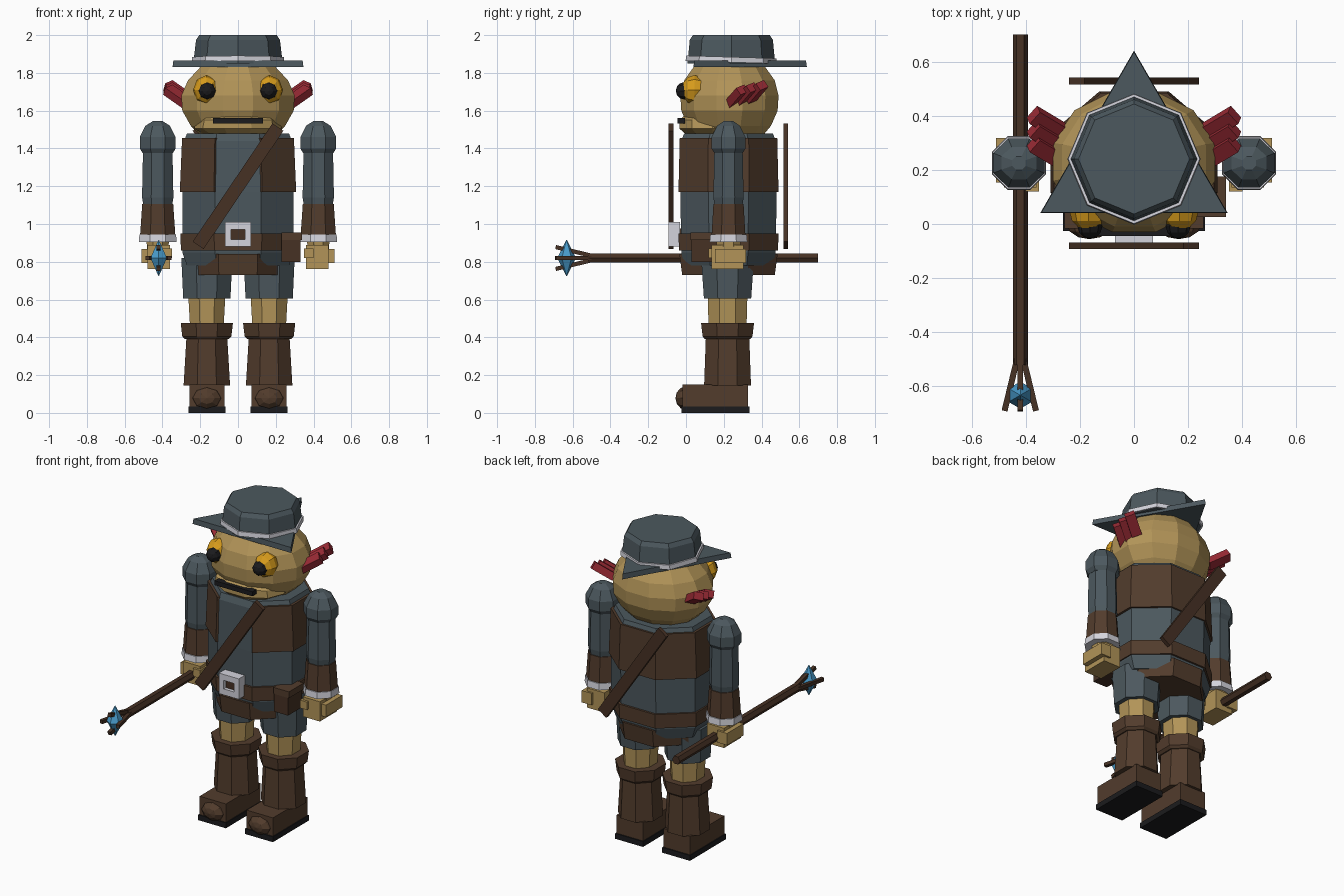
import bpy, bmesh, math
from mathutils import Vector, Matrix

if "Cube" in bpy.data.objects:
    bpy.data.objects.remove(bpy.data.objects["Cube"])


def material(name, *rgb):
    lin = [((c / 255 + 0.055) / 1.055) ** 2.4 for c in rgb] + [1]
    m = bpy.data.materials.new(name)
    m.use_nodes = True
    m.diffuse_color = lin
    m.node_tree.nodes["Principled BSDF"].inputs["Base Color"].default_value = lin
    return m


skin = material("tan skin", 178, 148, 88)
cloth = material("slate cloth", 76, 88, 94)
leather = material("brown leather", 82, 60, 44)
wood = material("dark brown wood", 70, 49, 36)
red = material("fin red", 152, 42, 52)
blue = material("crystal blue", 72, 154, 202)
white = material("silver white", 212, 212, 220)
yellow = material("eye yellow", 216, 156, 28)
black = material("near black", 27, 27, 29)


def finish(name, bm, mat, matrix=None):
    bmesh.ops.recalc_face_normals(bm, faces=bm.faces)
    if matrix:
        bm.transform(matrix)
    mesh = bpy.data.meshes.new(name)
    bm.to_mesh(mesh)
    bm.free()
    mesh.materials.append(mat)
    ob = bpy.data.objects.new(name, mesh)
    bpy.context.collection.objects.link(ob)
    return ob


def loft(name, mat, sections, centre=(0, 0), n=8, flat=True, matrix=None):
    """Stack of (z, rx, ry) rings; flat turns a face, not a corner, to the axes."""
    bm = bmesh.new()
    k = 1 / math.cos(math.pi / n) if flat else 1
    start = math.pi / 2 + (math.pi / n if flat else 0)
    rings = []
    for z, rx, ry in sections:
        rings.append([bm.verts.new((centre[0] + k * rx * math.cos(start + math.tau * i / n),
                                    centre[1] + k * ry * math.sin(start + math.tau * i / n), z))
                      for i in range(n)])
    for a, b in zip(rings, rings[1:]):
        for i in range(n):
            j = (i + 1) % n
            bm.faces.new((a[i], a[j], b[j], b[i]))
    bm.faces.new(rings[0])
    bm.faces.new(rings[-1])
    return finish(name, bm, mat, matrix)


def box(name, mat, centre, size, turn=None):
    bm = bmesh.new()
    bmesh.ops.create_cube(bm, size=1)
    bm.transform(Matrix.Diagonal((*size, 1)))
    return finish(name, bm, mat, Matrix.Translation(centre) @ (turn or Matrix()))


def ball(name, mat, centre, radii, u=8, v=6):
    bm = bmesh.new()
    bmesh.ops.create_uvsphere(bm, u_segments=u, v_segments=v, radius=1)
    bm.transform(Matrix.Rotation(math.pi / 2, 4, 'X'))
    return finish(name, bm, mat, Matrix.Translation(centre) @ Matrix.Diagonal((*radii, 1)))


def rod(name, mat, a, b, r, n=6):
    a, b = Vector(a), Vector(b)
    turn = (b - a).to_track_quat('Z', 'Y').to_matrix().to_4x4()
    return loft(name, mat, [(0, r, r), ((b - a).length, r, r)], n=n,
                matrix=Matrix.Translation(a) @ turn)


MID = (0, 0.225)

# Torso, vest and belts
loft("tunic", cloth, [(0.78, .27, .235), (0.85, .295, .25), (1.17, .295, .255),
                      (1.44, .285, .25), (1.48, .27, .235)], MID)
vest = loft("vest", leather, [(1.17, .308, .265), (1.455, .296, .258)], MID)
bm = bmesh.new()
bm.from_mesh(vest.data)
bm.normal_update()
bmesh.ops.delete(bm, geom=[f for f in bm.faces if f.normal.y < -0.9 or abs(f.normal.z) > 0.9],
                 context='FACES')
bm.to_mesh(vest.data)
bm.free()
shell = vest.modifiers.new("thickness", 'SOLIDIFY')
shell.thickness = 0.02
loft("belt", leather, [(0.86, .302, .262), (0.95, .305, .265)], MID)
loft("skirt_belt", leather, [(0.73, .245, .245), (0.84, .252, .26)], MID)
box("pouch", wood, (0.28, 0.10, 0.875), (0.10, 0.14, 0.15))
box("pouch_flap", leather, (0.285, 0.10, 0.935), (0.11, 0.15, 0.04))

# Buckle frame
for s in (-1, 1):
    box("buckle_side", white, (s * 0.053, -0.062, 0.945), (0.034, 0.06, 0.13))
    box("buckle_bar", white, (0, -0.062, 0.945 + s * 0.046), (0.076, 0.06, 0.038))
box("buckle_centre", wood, (0, -0.045, 0.945), (0.075, 0.05, 0.06))

# Diagonal chest and back straps
for name, y, s in (("front_strap", -0.08, 1), ("back_strap", 0.528, -1)):
    box(name, wood, (0, y, 1.2), (0.07, 0.025, 0.755),
        Matrix.Rotation(s * math.radians(34), 4, 'Y'))

# Head, jaw and mouth
loft("head", skin, [(1.46, .19, .17), (1.52, .25, .22), (1.60, .295, .255), (1.68, .30, .26),
                    (1.76, .265, .24), (1.83, .20, .19), (1.87, .12, .12)], (0, 0.23), n=12)
loft("jaw", skin, [(1.475, .17, .14), (1.505, .22, .175), (1.55, .21, .175), (1.59, .17, .13)],
     (0, 0.14), n=10)
box("mouth", black, (0, -0.025, 1.547), (0.265, 0.04, 0.028))

# Eyes and ear fins
for s in (-1, 1):
    ball("eye", yellow, (s * 0.168, 0.045, 1.71), (.07, .068, .078))
    ball("pupil", black, (s * 0.163, -0.008, 1.705), (.046, .046, .046))
    for i in range(3):
        direction = Vector((s * 0.10, 0.06, 0.07))
        turn = direction.to_track_quat('X', 'Z').to_matrix().to_4x4()
        box("ear_fin", red, (s * 0.32, 0.268 + 0.052 * i, 1.675 + 0.012 * i),
            (0.14, 0.06, 0.045), turn @ Matrix.Rotation(s * 0.35, 4, 'X'))

# Hat
HAT = (0, 0.24)
loft("hat_brim", cloth, [(1.832, .40, .40), (1.865, .395, .395)], HAT, n=3, flat=False)
loft("hat_crown", cloth, [(1.85, .237, .232), (1.975, .222, .22), (2.0, .205, .203)],
     HAT, flat=False)
tilt = Matrix.Translation((0, 0.24, 1.87)) @ Matrix.Rotation(-0.03, 4, 'X')
loft("hat_band", white, [(-.014, .246, .242), (.014, .243, .239)], flat=False, matrix=tilt)

# Arms
for s, side in ((-1, "right"), (1, "left")):
    c = (s * 0.425, 0.225)
    loft(side + "_shoulder", cloth, [(1.375, .08, .075), (1.40, .095, .09), (1.46, .095, .09),
                                     (1.52, .065, .06), (1.545, .025, .025)], c)
    loft(side + "_upper_arm", cloth, [(1.10, .076, .074), (1.14, .083, .08), (1.39, .078, .075)], c)
    loft(side + "_forearm", leather, [(0.93, .094, .09), (1.105, .082, .08)], c)
    loft(side + "_cuff", white, [(0.905, .10, .10), (0.945, .097, .096)], c)
    loft(side + "_wrist", skin, [(0.86, .055, .06), (0.915, .06, .065)], c)
    box(side + "_palm", skin, (s * 0.42, 0.22, 0.825), (0.12, 0.17, 0.125))
    box(side + "_fingers", skin, (s * 0.475, 0.235, 0.83), (0.07, 0.165, 0.075))
    box(side + "_thumb", skin, (s * 0.375, 0.165, 0.845), (0.05, 0.09, 0.05))

# Legs and boots
for s, side in ((-1, "right"), (1, "left")):
    x = s * 0.165
    c = (x, 0.22)
    loft(side + "_shorts", cloth, [(0.605, .125, .125), (0.82, .135, .14)], c)
    loft(side + "_shin", skin, [(0.44, .088, .10), (0.62, .098, .105)], c)
    loft(side + "_boot_cuff", leather, [(0.39, .115, .12), (0.405, .13, .132), (0.475, .138, .14)], c)
    loft(side + "_boot_shaft", leather, [(0.145, .123, .124), (0.40, .108, .115)], c)
    box(side + "_foot", leather, (x, 0.155, 0.09), (0.185, 0.345, 0.12))
    ball(side + "_toe_cap", leather, (x, 0.0, 0.078), (.083, .056, .062))
    box(side + "_sole", black, (x, 0.155, 0.017), (0.195, 0.36, 0.034))

# Staff with four prongs around a crystal
X, Z = -0.42, 0.82
rod("staff", wood, (X, 0.70, Z), (X, -0.52, Z), 0.024)
for dx, dz in ((1, 0), (-1, 0), (0, 1), (0, -1)):
    rod("staff_prong", wood, (X + dx * 0.012, -0.50, Z + dz * 0.012),
        (X + dx * 0.058, -0.69, Z + dz * 0.058), 0.011, n=4)
loft("crystal", blue, [(Z - .095, .002, .002), (Z, .05, .05), (Z + .095, .002, .002)],
     (X, -0.632), n=6, flat=False)
